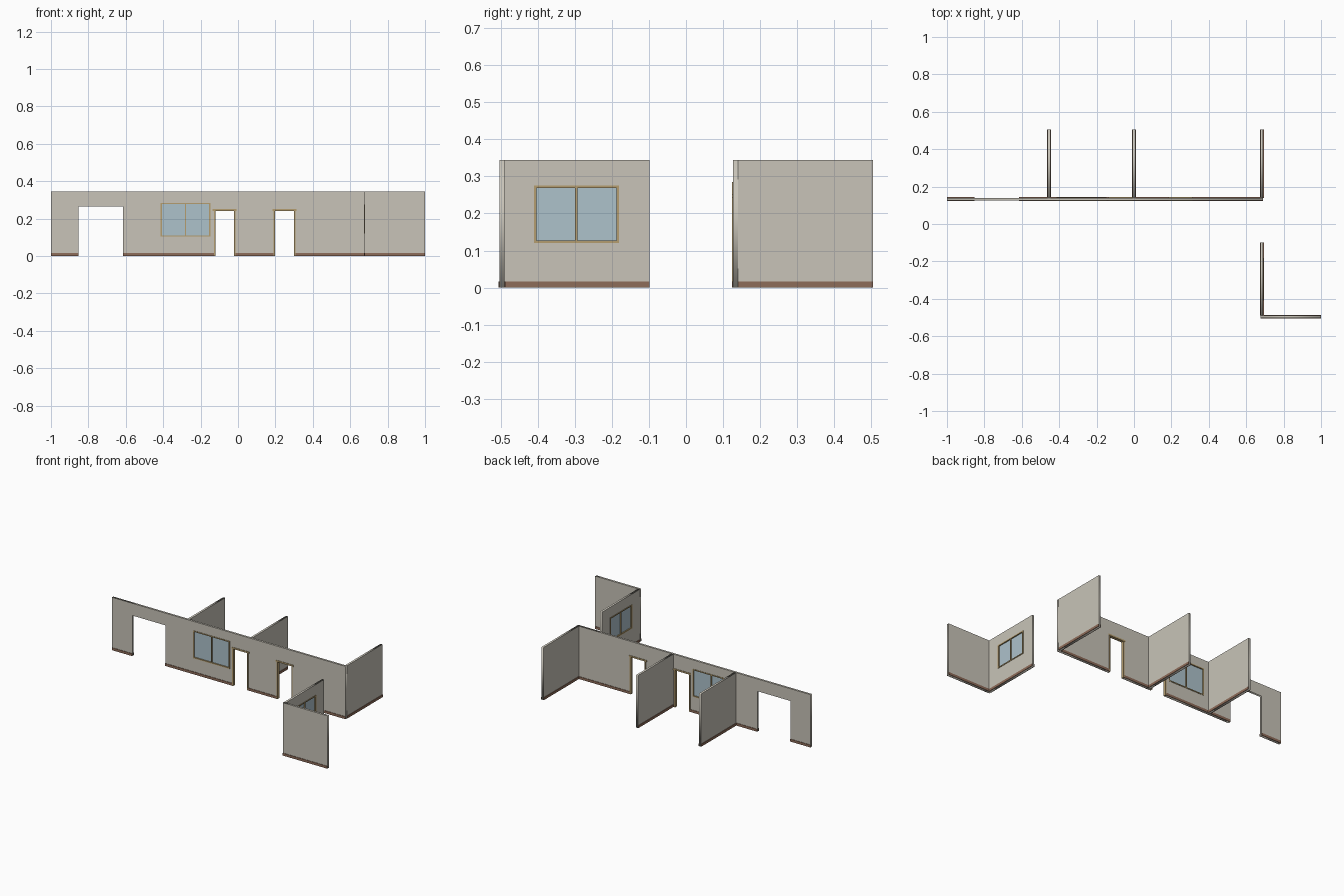
import bpy, math

if "Cube" in bpy.data.objects:
    bpy.data.objects.remove(bpy.data.objects["Cube"])

H, T = 0.344, 0.0135          # wall height and thickness
SK_H, SK_T = 0.016, 0.003     # skirting height and projection


def material(name, col):
    m = bpy.data.materials.new(name)
    m.diffuse_color = (*col, 1)
    m.use_nodes = True
    m.node_tree.nodes["Principled BSDF"].inputs["Base Color"].default_value = m.diffuse_color
    return m


WALL = material("warm grey plaster", (0.58, 0.55, 0.48))
BASE = material("brown skirting", (0.27, 0.15, 0.10))
WOOD = material("tan wood", (0.46, 0.34, 0.16))
GLASS = material("pale blue glass", (0.42, 0.54, 0.60))


def box(name, axis, u, w, z, mat):
    """Box with u along the wall, w across it."""
    x, y = (u, w) if axis == 'x' else (w, u)
    bpy.ops.mesh.primitive_cube_add(size=1, location=[sum(r) / 2 for r in (x, y, z)])
    o = bpy.context.object
    o.name = name
    o.scale = [r[1] - r[0] for r in (x, y, z)]
    bpy.ops.object.transform_apply(location=False, rotation=False, scale=True)
    o.data.materials.append(mat)
    return o


def wall(name, axis, c, u0, u1, doors=(), windows=()):
    """Extruded outline with door notches and window holes."""
    outline = [(u0, 0)]
    for a, b, top in doors:
        outline += [(a, 0), (a, top), (b, top), (b, 0)]
    outline += [(u1, 0), (u1, H), (u0, H)]
    loops = [outline] + [[(a, p), (b, p), (b, q), (a, q)] for a, b, p, q in windows]
    cu = bpy.data.curves.new(name, 'CURVE')
    cu.dimensions, cu.fill_mode, cu.extrude = '2D', 'BOTH', T / 2
    for pts in loops:
        s = cu.splines.new('POLY')
        s.points.add(len(pts) - 1)
        for p, (a, b) in zip(s.points, pts):
            p.co = (a, b, 0, 1)
        s.use_cyclic_u = True
    cu.materials.append(WALL)
    o = bpy.data.objects.new(name, cu)
    bpy.context.collection.objects.link(o)
    o.rotation_euler = (math.pi / 2, 0, 0 if axis == 'x' else math.pi / 2)
    o.location = (0, c, 0) if axis == 'x' else (c, 0, 0)
    bpy.ops.object.select_all(action='DESELECT')
    o.select_set(True)
    bpy.context.view_layer.objects.active = o
    bpy.ops.object.convert(target='MESH')


def skirting(name, axis, c, spans, sides=(-1, 1)):
    for s in sides:
        w = sorted((c + s * T / 2, c + s * (T / 2 + SK_T)))
        for u in spans:
            box(name + "_skirting", axis, u, w, (0, SK_H), BASE)


def window(name, axis, c, a, b, p, q):
    f, d = 0.007, T / 2 + 0.0025
    w, m = (c - d, c + d), (a + b) / 2
    for u in ((a, a + f), (m - f / 2, m + f / 2), (b - f, b)):
        box(name + "_upright", axis, u, w, (p, q), WOOD)
    for z in ((p, p + f), (q - f, q)):
        for u in ((a + f, m - f / 2), (m + f / 2, b - f)):
            box(name + "_rail", axis, u, w, z, WOOD)
    for u in ((a + f, m - f / 2), (m + f / 2, b - f)):
        box(name + "_pane", axis, u, (c - 0.002, c + 0.002), (p + f, q - f), GLASS)


def door_frame(name, c, m):
    d = T / 2 + 0.003
    for s in (-1, 1):
        u = sorted((m + s * 0.050, m + s * 0.058))
        box(name + "_jamb", 'x', u, (c - d, c + d), (0, 0.242), WOOD)
    box(name + "_header", 'x', (m - 0.064, m + 0.064), (c - d, c + d), (0.242, 0.252), WOOD)


# Long main wall with open passage, two doorways and a window
MY, RX, FY = 0.1335, 0.684, -0.4965
D1, D2 = -0.071, 0.249
win = (-0.414, -0.147, 0.104, 0.285)
wall("main_wall", 'x', MY, -1, RX + T / 2,
     [(-0.853, -0.615, 0.264)] + [(m - 0.058, m + 0.058, 0.25) for m in (D1, D2)], [win])
spans = [(-1, -0.853), (-0.615, D1 - 0.058), (D1 + 0.058, D2 - 0.058), (D2 + 0.058, RX + T / 2)]
skirting("main_wall", 'x', MY, spans)
window("main_window", 'x', MY, *win)
door_frame("left_door", MY, D1)
door_frame("right_door", MY, D2)

# Three walls running back from the main wall
back = MY + T / 2
for name, x in (("left_partition", -0.4545), ("middle_partition", 0), ("right_wall", RX)):
    wall(name, 'y', x, back, 0.505)
    skirting(name, 'y', x, [(back, 0.505)])

# Detached front corner: side wall with window, and front wall
front_in = FY + T / 2
win = (-0.41, -0.181, 0.12, 0.275)
wall("corner_side_wall", 'y', RX, front_in, -0.098, windows=[win])
skirting("corner_side_wall", 'y', RX, [(front_in, -0.098)])
window("corner_window", 'y', RX, *win)
wall("corner_front_wall", 'x', FY, RX - T / 2, 1)
skirting("corner_front_wall", 'x', FY, [(RX - T / 2, 1)], (-1,))
skirting("corner_front_wall", 'x', FY, [(RX + T / 2, 1)], (1,))
